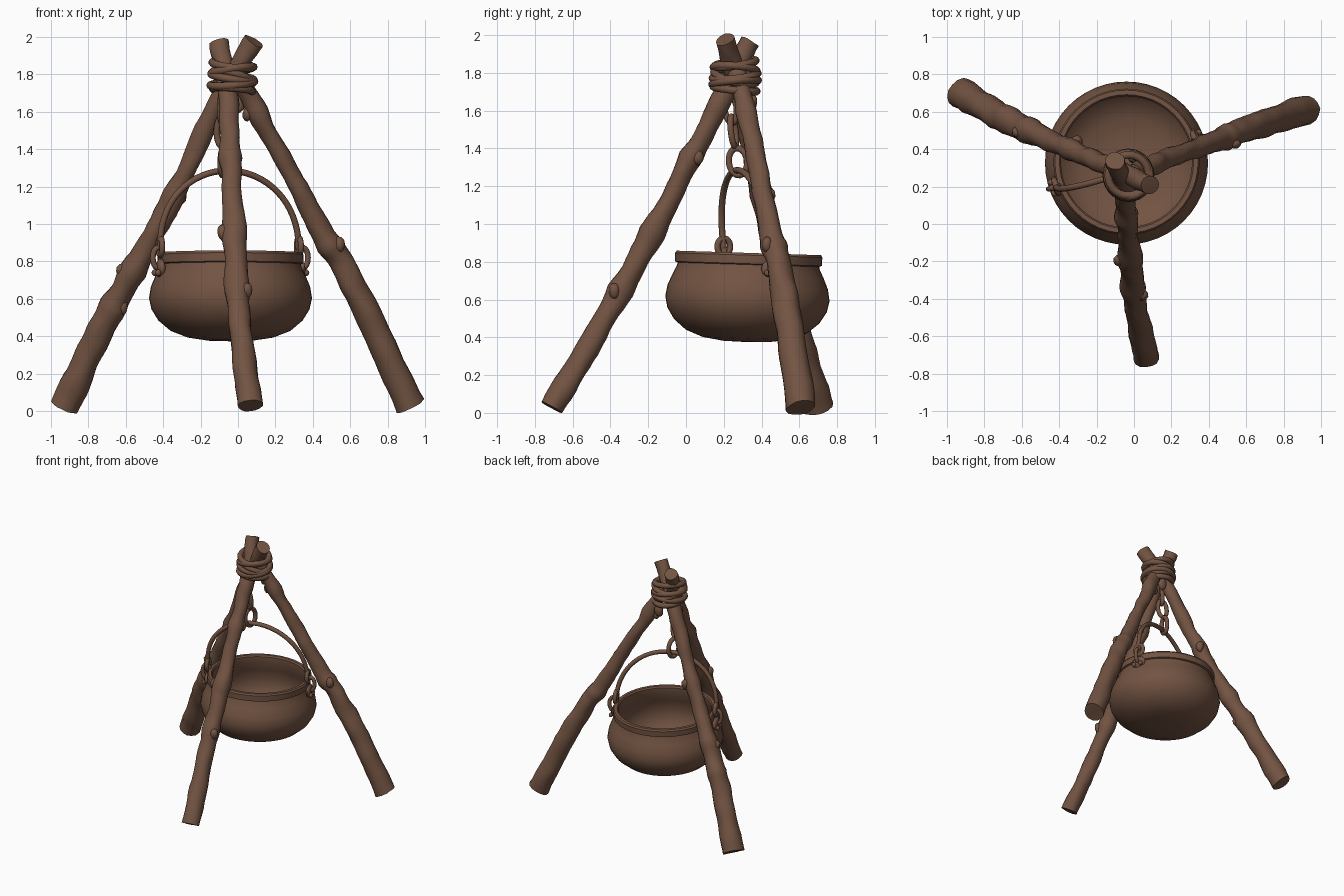
import bpy, bmesh, math
from mathutils import Vector, Matrix, noise

if "Cube" in bpy.data.objects:
    bpy.data.objects.remove(bpy.data.objects["Cube"])

brown = bpy.data.materials.new("dark_brown")
brown.use_nodes = True
brown.diffuse_color = (0.17, 0.088, 0.055, 1)
brown.node_tree.nodes["Principled BSDF"].inputs["Base Color"].default_value = brown.diffuse_color


def finish(ob, angle=45):
    ob.data.materials.clear()
    ob.data.materials.append(brown)
    bpy.ops.object.select_all(action='DESELECT')
    ob.select_set(True)
    bpy.context.view_layer.objects.active = ob
    bpy.ops.object.shade_smooth_by_angle(angle=math.radians(angle))
    return ob


def tube(name, points, radius, radii=None, closed=False, sides=3):
    """Sweep a round section along a path; radii scale it point by point."""
    cu = bpy.data.curves.new(name, 'CURVE')
    cu.dimensions = '3D'
    cu.bevel_depth = radius
    cu.bevel_resolution = sides
    cu.use_fill_caps = not closed
    sp = cu.splines.new('POLY')
    sp.points.add(len(points) - 1)
    for i, p in enumerate(points):
        sp.points[i].co = (*p, 1)
        sp.points[i].radius = radii[i] if radii else 1
    sp.use_cyclic_u = closed
    ob = bpy.data.objects.new(name, cu)
    bpy.context.collection.objects.link(ob)
    bpy.ops.object.select_all(action='DESELECT')
    ob.select_set(True)
    bpy.context.view_layer.objects.active = ob
    bpy.ops.object.convert(target='MESH')
    return finish(bpy.context.view_layer.objects.active)


def smooth_path(pts, steps=12):
    """Catmull-Rom path through the given points."""
    p = [Vector(v) for v in pts]
    p = [2 * p[0] - p[1]] + p + [2 * p[-1] - p[-2]]
    out = []
    for i in range(1, len(p) - 2):
        a, b, c, d = p[i - 1:i + 3]
        for k in range(steps):
            t = k / steps
            out.append(0.5 * (2 * b + (c - a) * t + (2 * a - 5 * b + 4 * c - d) * t * t
                              + (3 * b - a - 3 * c + d) * t ** 3))
    return out + [p[-2]]


def ring(name, center, rx, ry, thick, matrix, n=28):
    """Closed oval loop lying in the local xy plane of the matrix."""
    pts = []
    for i in range(n):
        a = 2 * math.pi * i / n
        pts.append(Vector(center) + matrix @ Vector((rx * math.cos(a), ry * math.sin(a), 0)))
    return tube(name, pts, thick, closed=True)


def blob(name, center, scale, matrix=None, wobble=0.0):
    bm = bmesh.new()
    bmesh.ops.create_icosphere(bm, subdivisions=2, radius=1)
    for v in bm.verts:
        co = Vector([v.co[i] * scale[i] for i in range(3)])
        co = (matrix @ co if matrix else co) + Vector(center)
        v.co = co + noise.noise_vector(co * 15) * wobble
    me = bpy.data.meshes.new(name)
    bm.to_mesh(me)
    bm.free()
    ob = bpy.data.objects.new(name, me)
    bpy.context.collection.objects.link(ob)
    return finish(ob)


# Wooden poles: path, foot radius, top radius, knot positions along the length
poles = {
    "left_back_pole": ([(-.925, .70, .03), (-.74, .59, .42), (-.56, .5, .75), (-.34, .4, 1.15),
                        (-.1, .295, 1.66), (.085, .205, 1.975)], .082, .053, (.28, .4, .6)),
    "right_back_pole": ([(.92, .61, .03), (.64, .52, .63), (.46, .45, .94), (.29, .39, 1.25),
                         (.06, .30, 1.68), (0, .27, 1.8)], .08, .05, (.36, .75)),
    "front_pole": ([(.065, -.71, .03), (.01, -.43, .5), (-.02, -.2, .92), (-.04, .01, 1.32),
                    (-.055, .19, 1.66), (-.1, .335, 1.97)], .066, .053, (.27, .42, .62)),
}
for name, (pts, r0, r1, knots) in poles.items():
    path = smooth_path(pts)
    n = len(path) - 1
    radii = []
    for i in range(n + 1):
        t = i / n
        bump = sum(.012 * math.exp(-((t - k) / .025) ** 2) for k in knots)
        radii.append(max(r1, r0 + (r1 - r0) * min(1, t * 1.6)) + bump)
    pole = tube(name, path, 1, radii, sides=5)
    for v in pole.data.vertices:
        v.co += noise.noise_vector(v.co * 7) * .012 + noise.noise_vector(v.co * 20) * .004
    # Branch stubs on the knots
    for j, k in enumerate(knots):
        c = path[round(k * n)]
        side = Vector((math.cos(j * 2.4 + .6), -math.sin(j * 2.4 + .6), 0))
        blob(name + "_knot", c + side * radii[round(k * n)] * .8, (.03, .03, .045), wobble=.01)

# Rope lashing around the crossing
for i, (z, rx, ry, tx, ty) in enumerate([
        (1.715, .105, .115, 4, -6), (1.75, .118, .122, -5, 5), (1.785, .115, .12, 8, 6),
        (1.82, .115, .115, -9, -5), (1.85, .108, .11, 7, 8), (1.78, .11, .115, 16, -14)]):
    tilt = Matrix.Rotation(math.radians(tx), 3, 'Y') @ Matrix.Rotation(math.radians(ty), 3, 'X')
    ring("rope_coil", (-.03, .26, z), rx, ry, .021, tilt)
blob("rope_knot", (0, .35, 1.64), (.035, .03, .05), wobble=.01)

# Chain from the lashing down to the handle
for i, (y, z, half) in enumerate([(.235, 1.62, .085), (.25, 1.49, .08), (.275, 1.33, .072)]):
    stand = Matrix.Rotation(math.radians(90), 3, 'X')
    turn = Matrix.Rotation(math.radians((65, -20, 75)[i]), 3, 'Z')
    lean = Matrix.Rotation(math.radians(7), 3, 'X')
    ring("chain_link", (-.08, y, z), .05 if i == 2 else .036, half, .017, lean @ turn @ stand, 20)

# Cauldron: turned profile, outside then inside
profile = [(0, .37), (.12, .373), (.23, .39), (.32, .425), (.385, .48), (.422, .54), (.435, .60),
           (.425, .66), (.40, .72), (.378, .765), (.375, .78), (.388, .785), (.39, .83),
           (.382, .842), (.358, .842), (.35, .83), (.352, .78), (.38, .71), (.405, .63),
           (.395, .55), (.35, .47), (.25, .415), (.12, .40), (0, .398)]
bm = bmesh.new()
verts = [bm.verts.new((r, 0, z - .6)) for r, z in profile]
edges = [bm.edges.new(pair) for pair in zip(verts, verts[1:])]
bmesh.ops.spin(bm, geom=verts + edges, axis=(0, 0, 1), cent=(0, 0, 0), angle=math.tau, steps=48)
bmesh.ops.remove_doubles(bm, verts=bm.verts, dist=.0005)
bmesh.ops.recalc_face_normals(bm, faces=bm.faces)
me = bpy.data.meshes.new("cauldron")
bm.to_mesh(me)
bm.free()
pot = bpy.data.objects.new("cauldron", me)
bpy.context.collection.objects.link(pot)
pot.location = (-.04, .325, .605)
pot.rotation_euler = (math.radians(-1.8), 0, 0)
finish(pot, 35)

# Arched handle
ends = [Vector((-.415, .20, .87)), Vector((.325, .45, .86))]
mid = (ends[0] + ends[1]) / 2
top = Vector((-.05, .275, 1.285))
arch = []
for i in range(33):
    a = math.pi * i / 32
    arch.append(mid - (ends[1] - mid) * math.cos(a) + (top - mid) * math.sin(a) ** .9)
tube("handle", arch, .017)

# Lugs, eye rings and hooked handle ends on both sides
for end in ends:
    out = Vector((end.x + .04, end.y - .325, 0)).normalized()
    face = Matrix.Rotation(math.atan2(out.y, out.x), 3, 'Z')
    wall = Vector((-.04, .325, 0)) + out * .395
    upright = face @ Matrix.Rotation(math.radians(90), 3, 'Y')
    flat = face @ Matrix.Rotation(math.radians(90), 3, 'X')
    ring("handle_eye", (end.x, end.y, .88), .045, .036, .016, upright, 18)
    ring("lug_ring", wall + out * .012 + Vector((0, 0, .82)), .03, .055, .015, flat, 18)
    blob("lug_plate", wall + Vector((0, 0, .765)), (.022, .06, .05), face, .006)
    for s in (-1, 1):
        rivet = wall + out * .022 + face @ Vector((0, s * .03, .74))
        blob("lug_rivet", rivet, (.016, .018, .018), face)
